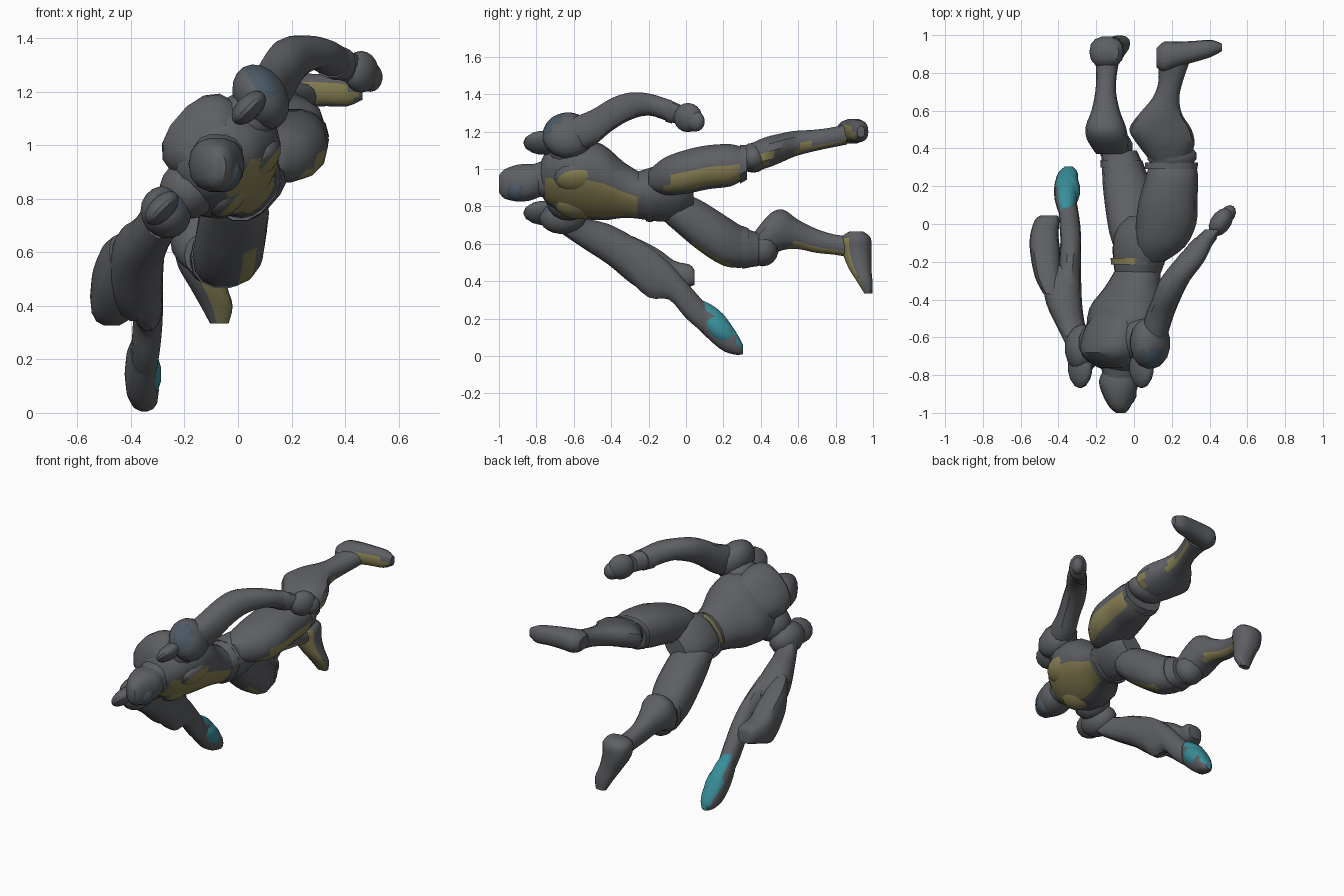
import bpy, bmesh, math
from mathutils import Vector, Matrix

def mat(name, c):
    m = bpy.data.materials.new(name)
    m.diffuse_color = (*c, 1)
    return m

DARK = mat("dark_grey", (0.11, 0.115, 0.125))
GOLD = mat("dull_yellow", (0.25, 0.22, 0.09))
CYAN = mat("cyan", (0.04, 0.27, 0.32))
BLUE = mat("slate_blue", (0.07, 0.1, 0.13))

def finish(name, bm, base, tint=None, tint_dir=None, limit=0.75):
    bmesh.ops.recalc_face_normals(bm, faces=bm.faces)
    if tint_dir:
        d = Vector(tint_dir).normalized()
        for f in bm.faces:
            f.normal_update()
            f.material_index = int(f.normal.dot(d) > limit)
    me = bpy.data.meshes.new(name)
    bm.to_mesh(me)
    bm.free()
    ob = bpy.data.objects.new(name, me)
    bpy.context.collection.objects.link(ob)
    me.materials.append(base)
    if tint:
        me.materials.append(tint)
    return ob

def spline(a, b, c, d, t):
    return 0.5 * (2*b + (c-a)*t + (2*a-5*b+4*c-d)*t*t + (3*b-a-3*c+d)*t**3)

def loft(name, rings, axis=1, roll=0, sides=14, base=DARK, steps=3, power=0.85, **kw):
    """rings: centre x, y, z and two half sizes in the plane across the axis"""
    n, pts = len(rings), []
    for i in range(n - 1):
        q = [rings[max(i-1, 0)], rings[i], rings[i+1], rings[min(i+2, n-1)]]
        for s in range(steps):
            pts.append([spline(*v, s / steps) for v in zip(*q)])
    pts.append(rings[-1])
    u, v = [k for k in range(3) if k != axis]
    bm, loops = bmesh.new(), []
    for x, y, z, a, b in pts:
        loop = []
        for k in range(sides):
            t = 2 * math.pi * k / sides
            c, s = math.cos(t), math.sin(t)
            c = math.copysign(abs(c)**power, c) * a
            s = math.copysign(abs(s)**power, s) * b
            p = [x, y, z]
            p[u] += c * math.cos(roll) - s * math.sin(roll)
            p[v] += c * math.sin(roll) + s * math.cos(roll)
            loop.append(bm.verts.new(p))
        loops.append(loop)
    for A, B in zip(loops, loops[1:]):
        for k in range(sides):
            j = (k + 1) % sides
            bm.faces.new((A[k], A[j], B[j], B[k]))
    bm.faces.new(loops[0])
    bm.faces.new(loops[-1])
    return finish(name, bm, base, **kw)

def blob(name, c, r, rot=(0, 0, 0), base=DARK, **kw):
    bm = bmesh.new()
    bmesh.ops.create_uvsphere(bm, u_segments=14, v_segments=9, radius=1)
    m = Matrix.Translation(c)
    for ang, ax in zip(reversed(rot), "ZYX"):
        m = m @ Matrix.Rotation(math.radians(ang), 4, ax)
    bm.transform(m @ Matrix.Diagonal((*r, 1)))
    return finish(name, bm, base, **kw)

ROLL = math.radians(49)
BELLY = (0.75, -0.1, -0.66)

# Torso, rolled so the left shoulder is high
loft("chest", [(-.07, -.78, .95, .08, .07), (-.07, -.73, .96, .16, .13), (-.05, -.6, .95, .225, .16),
     (-.04, -.45, .93, .215, .165), (-.01, -.34, .89, .155, .13), (.02, -.25, .86, .125, .11)],
     roll=ROLL, sides=18, tint=GOLD, tint_dir=(.75, -.35, -.6), limit=.9)
loft("pelvis", [(.02, -.26, .86, .125, .11), (.035, -.13, .87, .155, .13), (.045, -.02, .87, .15, .11),
     (.05, .04, .86, .09, .06)], roll=ROLL, sides=18)
loft("belt", [(.02, -.215, .86, .145, .127), (.02, -.18, .86, .147, .13)], roll=ROLL,
     tint=GOLD, tint_dir=(-.75, 0, .66), limit=.9)
loft("upper_back", [(-.11, -.76, 1.0, .1, .06), (-.13, -.68, 1.03, .17, .125),
     (-.12, -.55, 1.02, .17, .1), (-.09, -.42, .99, .1, .05)], roll=ROLL)
for name, s in (("right", -.09), ("left", .09)):
    blob(name + "_chest_plate", (.02 + s*.66, -.57, .885 + s*.75), (.1, .14, .065),
         (0, -49, 0), tint=GOLD, tint_dir=BELLY, limit=.75)

# Head and helmet
loft("neck", [(-.08, -.84, .94, .08, .08), (-.07, -.72, .95, .11, .11)])
loft("helmet", [(-.07, -1.0, .92, .025, .045), (-.075, -.97, .92, .055, .08), (-.08, -.9, .925, .088, .1),
     (-.08, -.83, .93, .105, .1), (-.075, -.76, .94, .08, .08)])
blob("face_visor", (-.055, -.9, .895), (.07, .07, .07), base=BLUE)

# Shoulder armour
for side, c, r, tip in (("left", (.085, -.63, 1.18), (.1, .14, .13), (.04, -.76, 1.14)),
                        ("right", (-.27, -.66, .75), (.095, .13, .1), (-.285, -.76, .765))):
    blob(side + "_shoulder_pad", c, r, (0, -30, 0), tint=BLUE, tint_dir=(0.2, -.7, .5))
    blob(side + "_shoulder_flap", tip, (.08, .11, .045), (0, -45, 0))
    d = Vector((-.06, -.58, .96))
    blob(side + "_shoulder_joint", Vector(c) * .6 + d * .4, (.11, .12, .11))

# Left arm, swept up and back
loft("left_arm", [(.1, -.62, 1.18, .07, .09), (.13, -.5, 1.22, .075, .1), (.17, -.4, 1.29, .075, .09),
     (.215, -.3, 1.335, .08, .075), (.29, -.2, 1.345, .08, .06), (.36, -.1, 1.315, .06, .06),
     (.42, -.03, 1.29, .045, .055)])
loft("left_cuff", [(.35, -.11, 1.315, .065, .063), (.38, -.075, 1.305, .06, .063)])
blob("left_fist", (.46, .01, 1.275), (.055, .085, .078), (0, 0, -35))
blob("left_fingers", (.495, .05, 1.255), (.04, .055, .055), (0, 0, -35))

# Right arm, reaching down and back
loft("right_upper_arm", [(-.28, -.66, .74, .07, .09), (-.33, -.55, .66, .075, .085),
     (-.37, -.42, .6, .095, .11), (-.38, -.3, .52, .1, .13), (-.38, -.22, .46, .08, .12)])
loft("right_forearm", [(-.36, -.32, .54, .08, .12), (-.34, -.2, .45, .06, .14),
     (-.335, -.09, .4, .055, .1), (-.34, .0, .3, .055, .1), (-.35, .1, .2, .05, .085)])
loft("right_gauntlet", [(-.43, -.37, .6, .05, .07), (-.455, -.28, .53, .07, .11), (-.47, -.15, .45, .08, .125),
     (-.475, -.06, .43, .075, .08), (-.46, .02, .43, .065, .06), (-.45, .045, .42, .045, .04)],
     power=.7)
loft("right_hand", [(-.355, .06, .23, .045, .08), (-.36, .13, .18, .06, .1), (-.36, .2, .125, .062, .1),
     (-.35, .27, .065, .052, .06), (-.345, .305, .035, .02, .025)],
     tint=CYAN, tint_dir=(.1, .65, .65), limit=.5)
blob("right_palm", (-.335, .18, .145), (.05, .11, .06), (-42, 0, 0), base=CYAN)

# Left leg, raised
loft("left_thigh", [(.1, -.2, .94, .06, .05), (.14, -.12, .96, .13, .1), (.17, 0, .985, .16, .12),
     (.18, .12, 1.01, .155, .12), (.2, .24, 1.02, .14, .115), (.205, .31, 1.03, .125, .085)],
     tint=GOLD, tint_dir=(.85, 0, -.55), limit=.86)
blob("left_knee", (.2, .36, 1.06), (.135, .08, .08))
loft("left_shin", [(.19, .33, 1.06, .1, .07), (.17, .42, 1.085, .15, .085), (.14, .5, 1.11, .165, .08),
     (.14, .58, 1.135, .115, .07), (.17, .67, 1.15, .07, .06), (.195, .76, 1.165, .065, .055),
     (.21, .86, 1.185, .085, .055)], tint=GOLD, tint_dir=(.8, 0, -.6), limit=.9)
loft("left_foot", [(.12, .88, 1.2, .05, .04), (.16, .885, 1.2, .08, .065), (.24, .9, 1.205, .065, .065),
     (.33, .915, 1.205, .055, .06), (.41, .93, 1.2, .045, .055), (.465, .935, 1.2, .02, .03)],
     axis=0, tint=GOLD, tint_dir=(0, -1, -.3), limit=.85)

# Right leg, trailing low
loft("right_thigh", [(-.03, -.14, .8, .07, .06), (-.01, -.05, .77, .12, .11), (-.02, .07, .7, .13, .14),
     (-.035, .2, .62, .13, .14), (-.06, .31, .58, .11, .11), (-.08, .39, .57, .095, .09)],
     tint=GOLD, tint_dir=(.5, -.3, -.8), limit=.95)
blob("right_knee", (-.1, .41, .57), (.095, .085, .09))
loft("right_shin", [(-.11, .37, .59, .09, .08), (-.14, .45, .65, .11, .115), (-.15, .52, .675, .105, .11),
     (-.15, .6, .65, .075, .08), (-.15, .7, .615, .055, .065), (-.145, .8, .595, .055, .055),
     (-.14, .9, .58, .07, .06)], tint=GOLD, tint_dir=(.6, -.2, -.8), limit=.9)
loft("right_foot", [(-.14, .91, .665, .06, .04), (-.145, .91, .63, .09, .08), (-.14, .915, .55, .085, .078),
     (-.11, .93, .47, .07, .062), (-.08, .955, .4, .06, .043), (-.07, .975, .335, .035, .022)],
     axis=2, tint=GOLD, tint_dir=(.4, -1, -.2), limit=.85)

# Thigh bands
loft("left_thigh_band", [(.195, .29, 1.025, .14, .105), (.2, .325, 1.035, .14, .095)])
loft("right_thigh_band", [(-.06, .3, .582, .116, .117), (-.067, .335, .577, .112, .108)])

bpy.ops.object.select_all(action="SELECT")
bpy.context.view_layer.objects.active = bpy.context.selected_objects[0]
bpy.ops.object.shade_smooth_by_angle(angle=math.radians(35))
